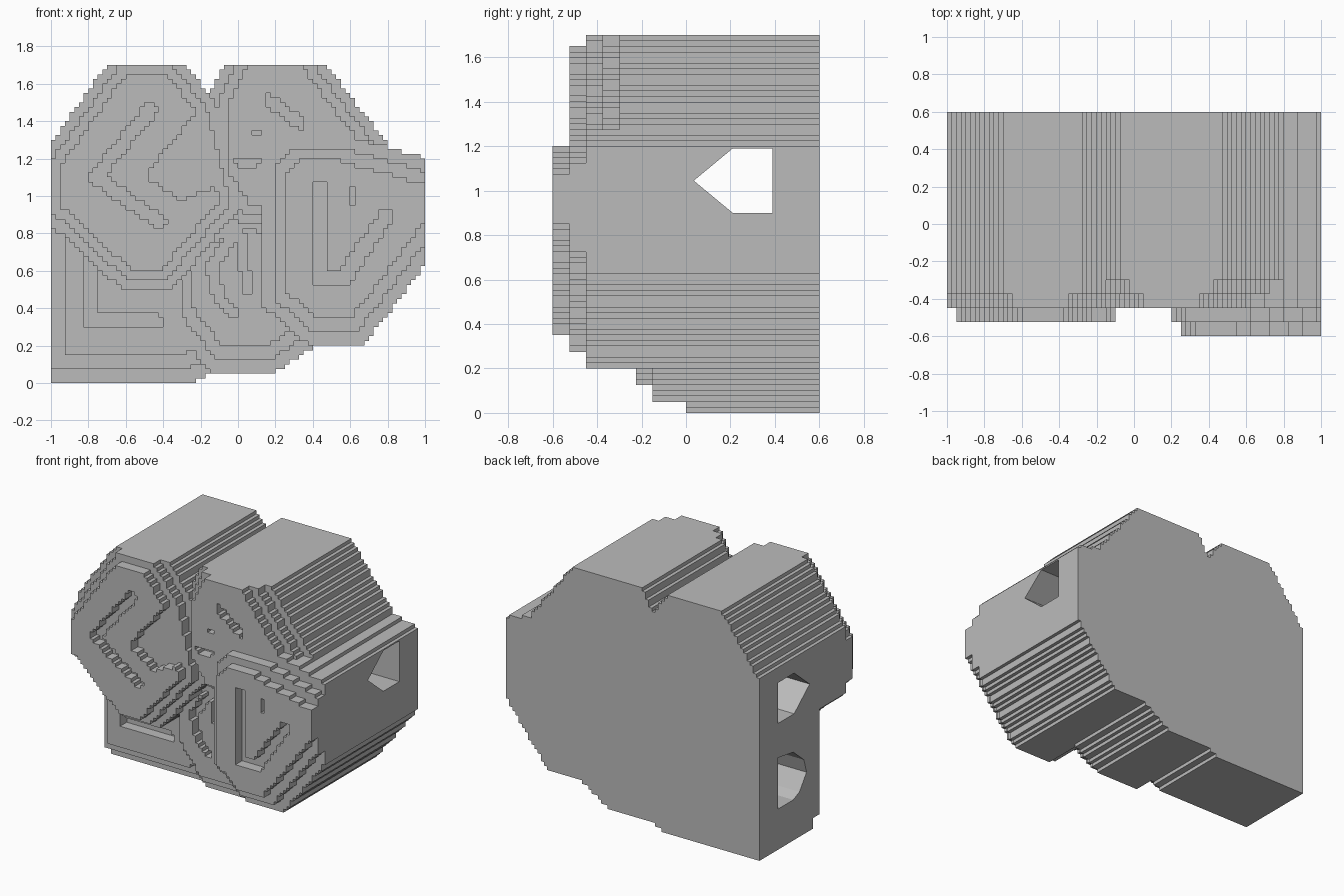
import bpy, bmesh, math
from mathutils import Vector

if "Cube" in bpy.data.objects:
    bpy.data.objects.remove(bpy.data.objects["Cube"])

CELL, STEP, BACK = 0.025, 0.075, 0.6
NX, NZ = 80, 68

stone = bpy.data.materials.new("plain grey")
stone.diffuse_color = (0.5, 0.5, 0.5, 1)
stone.use_nodes = True
stone.node_tree.nodes["Principled BSDF"].inputs["Base Color"].default_value = stone.diffuse_color


def finish(bm, name):
    mesh = bpy.data.meshes.new(name)
    bm.to_mesh(mesh)
    bm.free()
    mesh.materials.append(stone)
    ob = bpy.data.objects.new(name, mesh)
    bpy.context.collection.objects.link(ob)
    return ob


def inside_distance(poly, p):
    """Distance to the nearest edge of a convex counter-clockwise polygon."""
    best = 9.0
    for a, b in zip(poly, poly[1:] + poly[:1]):
        ex, ez = b[0] - a[0], b[1] - a[1]
        d = (ex * (p[1] - a[1]) - ez * (p[0] - a[0])) / math.hypot(ex, ez)
        best = min(best, d)
    return best


def path_distance(path, p):
    best = 9.0
    p = Vector(p)
    for a, b in zip(path, path[1:]):
        a, b = Vector(a), Vector(b)
        t = max(0, min(1, (p - a).dot(b - a) / (b - a).length_squared))
        best = min(best, (p - a - (b - a) * t).length)
    return best


# depth of the front relief, counted in steps; missing cells are empty
depth = {}


def centre(c):
    return (-1 + (c[0] + 0.5) * CELL, (c[1] + 0.5) * CELL)


def knob(poly, levels, width, grooves=(), groove_level=0):
    """Stepped block with rounded outline and carved strokes."""
    for i in range(NX):
        for j in range(NZ):
            p = centre((i, j))
            d = inside_distance(poly, p)
            if d < 0:
                continue
            lv = levels[min(int(d / width), len(levels) - 1)]
            for path, r in grooves:
                if path_distance(path, p) < r:
                    lv = min(lv, groove_level)
            depth[i, j] = max(lv, depth.get((i, j), 0))


# lower left block with an L groove
knob([(-1.08, 0), (-.25, 0), (0, .15), (0, .9), (-.4, 1.1), (-1.08, 1.1)],
     (0, 1, 2), .075,
     [([(-.79, .8), (-.79, .33), (-.43, .33)], .036)], 1)
# lower middle block
knob([(-.38, .35), (-.15, .05), (.18, .05), (.5, .25), (.5, .8), (0, 1), (-.38, .75)],
     (2, 3, 4), .07,
     [([(0, .83), (-.14, .62), (-.1, .45), (-.02, .37)], .03),
      ([(.01, .83), (.05, .5)], .025)], 3)
# upper right block
knob([(-.15, 1.55), (-.17, 1.1), (0, .85), (.5, .85), (.86, 1.2), (.38, 1.82), (-.02, 1.82)],
     (4, 5, 6), .055,
     [([(.17, 1.51), (.33, 1.39)], .03), ([(.01, 1.18), (.09, 1.18)], .025),
      ([(.1, 1.34), (.12, 1.34)], .015)], 5)
# upper left block with nested chevron grooves
knob([(-1.06, .9), (-.62, .5), (-.35, .5), (.02, .95), (-.12, 1.5), (-.33, 1.76),
      (-.66, 1.76), (-1.06, 1.2)],
     (5, 6, 7), .055,
     [([(-.47, 1.46), (-.76, 1.1), (-.42, .86)], .036),
      ([(-.1, 1.42), (-.22, 1.36), (-.42, 1.12), (-.3, 1.04), (-.1, 1.14)], .055),
      ([(-.15, 1.3), (-.2, 1.15)], .12)], 6)
# lower right block with a V groove
knob([(.12, .42), (.38, .2), (.67, .2), (1.15, .83), (1.15, 1.165), (.55, 1.33),
      (.28, 1.33), (.12, 1.18)],
     (6, 7, 8), .07,
     [([(.43, 1.04), (.43, .57), (.57, .57), (.79, .89)], .04),
      ([(.61, 1.03), (.61, .97)], .02)], 7)


def slab(name, cells, y, thick, closed):
    bm = bmesh.new()
    verts = {}

    def vert(i, j):
        if (i, j) not in verts:
            verts[i, j] = bm.verts.new((-1 + i * CELL, y, j * CELL))
        return verts[i, j]

    for i, j in cells:
        bm.faces.new([vert(i, j), vert(i + 1, j), vert(i + 1, j + 1), vert(i, j + 1)])
    if closed:
        out = bmesh.ops.extrude_face_region(bm, geom=bm.faces[:], use_keep_orig=True)
    else:
        rim = [e for e in bm.edges if e.is_boundary]
        out = bmesh.ops.extrude_edge_only(bm, edges=rim)
    new = [g for g in out["geom"] if isinstance(g, bmesh.types.BMVert)]
    bmesh.ops.translate(bm, verts=new, vec=(0, thick, 0))
    if closed:
        bmesh.ops.recalc_face_normals(bm, faces=bm.faces[:])
    bmesh.ops.dissolve_limit(bm, angle_limit=0.01, verts=bm.verts[:], edges=bm.edges[:])
    return finish(bm, name)


# solid rear body and the stepped front relief
body = slab("rear_body", list(depth), 0, BACK, True)
for k in range(1, 9):
    slab(f"relief_step_{k}", [c for c, lv in depth.items() if lv >= k], -k * STEP, STEP, False)


def bore(profile, x0, x1):
    """Cut a tunnel along x through the body."""
    bm = bmesh.new()
    ends = [[bm.verts.new((x, y, z)) for y, z in profile] for x in (x0, x1)]
    bm.faces.new(ends[0])
    bm.faces.new(ends[1])
    n = len(profile)
    for i in range(n):
        k = (i + 1) % n
        bm.faces.new([ends[0][i], ends[0][k], ends[1][k], ends[1][i]])
    bmesh.ops.recalc_face_normals(bm, faces=bm.faces[:])
    cutter = finish(bm, "tunnel_cutter")
    mod = body.modifiers.new("tunnel", 'BOOLEAN')
    mod.operation, mod.solver, mod.object = 'DIFFERENCE', 'EXACT', cutter
    bpy.context.view_layer.objects.active = body
    bpy.ops.object.modifier_apply(modifier=mod.name)
    bpy.data.objects.remove(cutter)


# upper tunnel right through, lower pocket on the left side
bore([(.39, .9), (.39, 1.19), (.21, 1.19), (.035, 1.045), (.21, .9)], -1.2, 1.2)
bore([(.39, .29), (.39, .655), (.22, .63), (.1, .53), (.07, .43), (.15, .32), (.22, .29)], -1.2, -.4)
